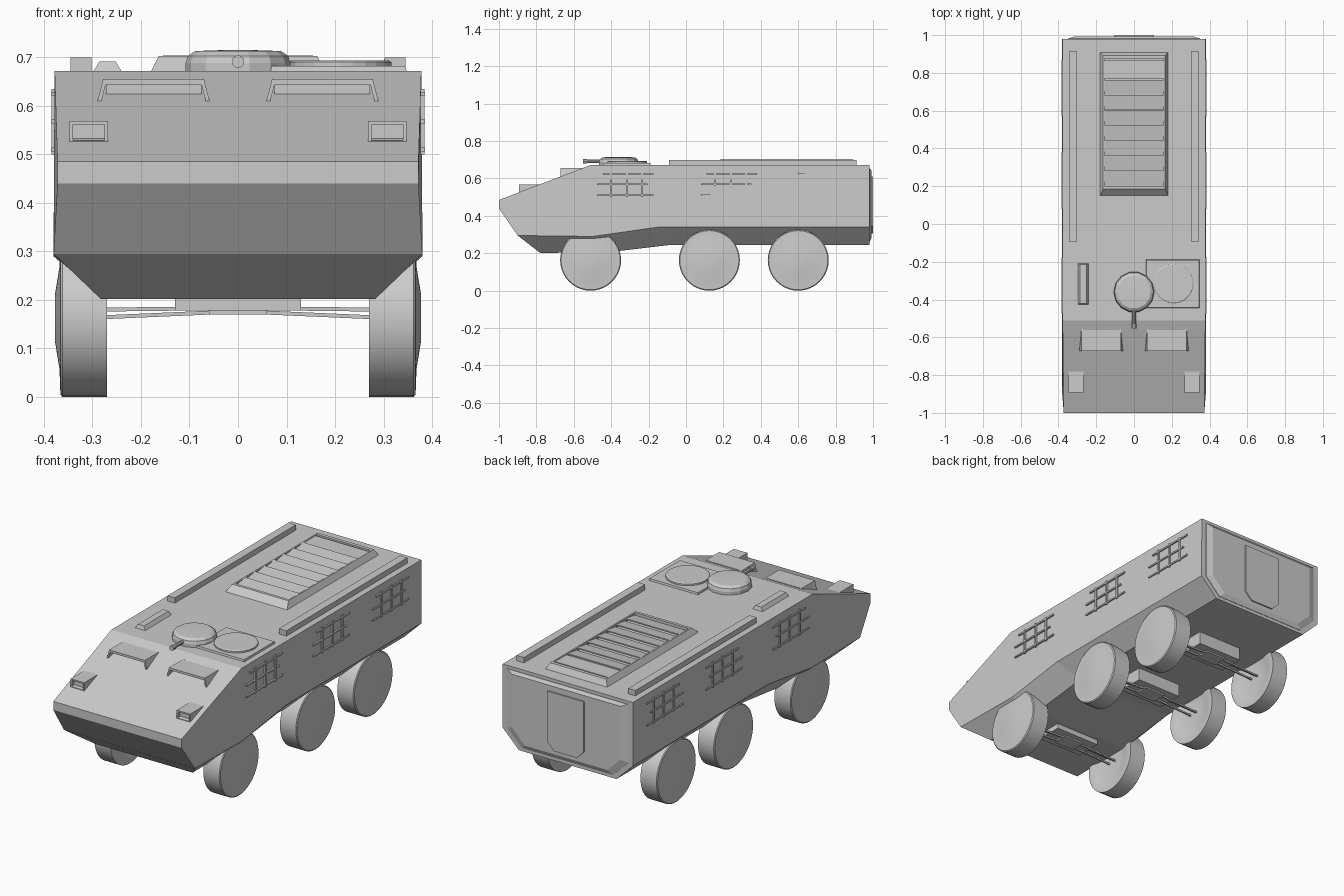
import bpy, bmesh, math
from mathutils import Matrix

if "Cube" in bpy.data.objects:
    bpy.data.objects.remove(bpy.data.objects["Cube"])


def finish(bm, name, smooth=False):
    bmesh.ops.recalc_face_normals(bm, faces=bm.faces)
    me = bpy.data.meshes.new(name)
    bm.to_mesh(me)
    bm.free()
    ob = bpy.data.objects.new(name, me)
    bpy.context.collection.objects.link(ob)
    if smooth:
        bpy.ops.object.select_all(action='DESELECT')
        ob.select_set(True)
        bpy.context.view_layer.objects.active = ob
        bpy.ops.object.shade_smooth_by_angle(angle=math.radians(35))
    return ob


def loft(name, rings, smooth=False):
    """Closed solid through equal-length rings of points."""
    bm = bmesh.new()
    vs = [[bm.verts.new(p) for p in r] for r in rings]
    n = len(rings[0])
    for a, b in zip(vs, vs[1:]):
        for i in range(n):
            bm.faces.new((a[i], a[(i + 1) % n], b[(i + 1) % n], b[i]))
    bm.faces.new(vs[0])
    bm.faces.new(vs[-1])
    return finish(bm, name, smooth)


def rect(x0, x1, y0, y1, z):
    return [(x0, y0, z), (x1, y0, z), (x1, y1, z), (x0, y1, z)]


def box(name, x, y, z, taper=0.0):
    return loft(name, [rect(*x, *y, z[0]),
                       rect(x[0] + taper, x[1] - taper, y[0] + taper, y[1] - taper, z[1])])


def lathe(name, profile, n, loc, axis='Z', smooth=False):
    """profile: (radius, height) pairs around z, then turned to the axis."""
    rot = {'Z': Matrix(), 'X': Matrix.Rotation(math.pi / 2, 4, 'Y'),
           'Y': Matrix.Rotation(math.pi / 2, 4, 'X')}[axis]
    rings = [[(r * math.cos(2 * math.pi * i / n), r * math.sin(2 * math.pi * i / n), h)
              for i in range(n)] for r, h in profile]
    ob = loft(name, rings, smooth)
    ob.data.transform(Matrix.Translation(loc) @ rot)
    return ob


def bar(name, p, q, t):
    """Square rod running mostly along x between two points."""
    ring = lambda c: [(c[0], c[1] + a * t, c[2] + b * t) for a, b in ((-1, -1), (1, -1), (1, 1), (-1, 1))]
    return loft(name, [ring(p), ring(q)])


# Hull: half outline points, mirrored and skinned
pts = dict(a=(.372, -1, .485), b=(.372, -1, .44), c=(.38, -.9, .295), d=(.283, -.78, .202),
           e=(.378, -.51, .672), f=(.378, .98, .672), g=(.38, .98, .34), h=(.283, .98, .245),
           i=(.38, -.15, .34), j=(.283, -.08, .245), k=(.38, -.5, .29), l=(.283, -.42, .205))
bm = bmesh.new()
R = {k: bm.verts.new(p) for k, p in pts.items()}
L = {k: bm.verts.new((-p[0], p[1], p[2])) for k, p in pts.items()}
for s in (R, L):
    for poly in ('abckigfe', 'cdlk', 'klji', 'ijhg'):
        bm.faces.new([s[c] for c in poly])
for p, q in ('ab', 'bc', 'cd', 'dl', 'lj', 'jh', 'fe', 'ea'):
    bm.faces.new((R[p], R[q], L[q], L[p]))
bm.faces.new([R['f'], R['g'], R['h'], L['h'], L['g'], L['f']])
finish(bm, "hull")


# Rear plate and door
def chamfered(w, z0, z1, c, y):
    return [(-w, y, z1), (w, y, z1), (w, y, z0 + c), (w - c, y, z0), (-w + c, y, z0), (-w, y, z0 + c)]


loft("rear_plate", [chamfered(.35, .262, .655, .085, .975), chamfered(.35, .262, .655, .085, .982),
                    chamfered(.315, .285, .64, .075, .993)])
loft("rear_door", [chamfered(.106, .305, .61, .04, .985), chamfered(.106, .305, .61, .04, 1.0)])

# Engine cover with recessed louvres
loft("engine_cover", [rect(-.18, .18, .15, .91, .67), rect(-.163, .163, .185, .893, .703),
                      rect(-.155, .155, .2, .875, .703), rect(-.155, .155, .2, .875, .684)])
for n in range(7):
    y = .205 + n * .08
    loft("louvre_slat", [[(x, y, .686), (x, y + .078, .698), (x, y + .078, .704), (x, y, .692)]
                         for x in (-.155, .155)])
box("engine_cover_panel", (-.155, .155), (.77, .865), (.683, .7))

# Commander cupola, gun and roof hatch
lathe("cupola", [(.108, .668), (.108, .688), (.103, .703), (.088, .713), (.03, .715)], 14, (0, -.36, 0))
lathe("gun_barrel", [(.0095, 0), (.0095, .13)], 10, (0, -.42, .691), 'Y', True)
lathe("gun_muzzle", [(.013, 0), (.013, .022)], 10, (0, -.53, .691), 'Y', True)
box("hatch_base", (.062, .348), (-.445, -.188), (.668, .682), .003)
lathe("roof_hatch", [(.106, .68), (.106, .69), (.1, .694)], 24, (.21, -.315, 0))
loft("roof_block", [rect(-.3, -.238, -.428, -.208, .668), rect(-.286, -.252, -.42, -.215, .691)])

for s in (-1, 1):
    X = lambda a, b: tuple(sorted((s * a, s * b)))
    box("roof_rail", X(.302, .345), (-.092, .912), (.668, .7))

    # Vision hoods on the sloping front
    box("vision_hood_roof", X(.07, .278), (-.672, -.56), (.643, .655))
    for top, bot in ((.07, .057), (.278, .291)):
        d = .008 if top < .1 else -.008
        loft("vision_hood_cheek", [[(s * (top + o), -.672, .655), (s * (bot + o), -.672, .604),
                                    (s * (top + o), -.55, .655)] for o in (0, d)])
    box("vision_glass", X(.075, .272), (-.635, -.57), (.6, .645))

    # Headlamp housings
    box("headlamp_roof", X(.268, .347), (-.892, -.768), (.562, .569))
    box("headlamp_floor", X(.268, .347), (-.892, -.86), (.522, .529))
    for x in (.268, .34):
        loft("headlamp_cheek", [[(s * (x + o), -.892, .565), (s * (x + o), -.892, .523),
                                 (s * (x + o), -.86, .523), (s * (x + o), -.77, .565)] for o in (0, .007)])
    box("headlamp", X(.275, .34), (-.875, -.785), (.525, .563))

    # Side stowage grids
    for yc in (-.325, .23, .72):
        for z, y0, y1 in ((.625, -.12, .15), (.568, -.15, .12), (.51, -.15, .15)):
            box("side_grid_rail", X(.376, .385), (yc + y0, yc + y1), (z - .004, z + .004))
        for y in (-.075, .01, .09):
            box("side_grid_post", X(.376, .384), (yc + y - .005, yc + y + .005), (.5, .635))

    # Wheels and suspension arms
    for yc in (-.51, .125, .6):
        prof = [(.05, .285), (.11, .28), (.135, .27), (.163, .27), (.163, .362), (.158, .366),
                (.105, .368), (.05, .377), (.02, .377)]
        lathe("wheel", [(r, s * h) for r, h in prof], 40, (0, yc, .163), 'X', True)
        for dy in (-.022, .022):
            bar("lower_arm", (s * .055, yc + dy, .174), (s * .285, yc + dy, .164), .004)
        bar("drive_shaft", (s * .12, yc, .182), (s * .285, yc, .18), .004)

# Axle housings under the belly
for yc in (-.51, .125, .6):
    box("axle_housing", (-.13, .13), (yc - .07, yc + .07), (.178, .25))
    box("axle_differential", (-.06, .06), (yc - .04, yc + .04), (.17, .18))
